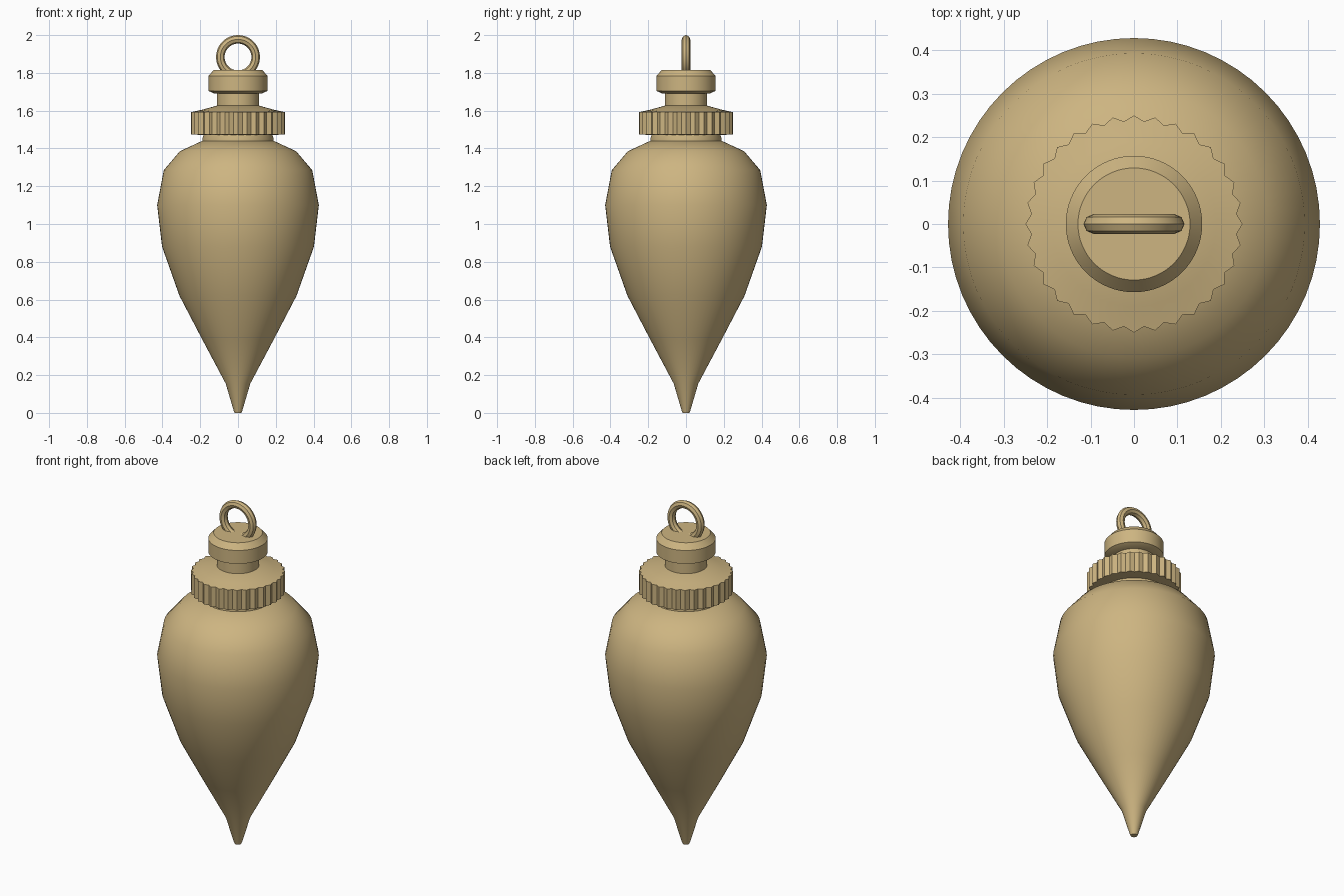
import bpy, bmesh, math

cube = bpy.data.objects.get("Cube")
if cube:
    bpy.data.objects.remove(cube)

brass = bpy.data.materials.new("brass")
brass.use_nodes = True
color = (0.61, 0.46, 0.22, 1)
brass.diffuse_color = color
brass.node_tree.nodes["Principled BSDF"].inputs["Base Color"].default_value = color


def finish(obj, angle):
    obj.data.materials.append(brass)
    bpy.ops.object.select_all(action='DESELECT')
    obj.select_set(True)
    bpy.context.view_layer.objects.active = obj
    bpy.ops.object.shade_smooth_by_angle(angle=math.radians(angle))


def turned(name, profile, sides=64, angle=30, groove=0.0):
    """Revolve a bottom-to-top (radius, height) profile; groove notches alternate columns of its wide rings."""
    bm = bmesh.new()
    rings = []
    for r, z in profile:
        ring = []
        for i in range(sides):
            a = 2 * math.pi * i / sides
            rad = r - (groove if i % 2 and r > 0.2 else 0)
            ring.append(bm.verts.new((rad * math.cos(a), rad * math.sin(a), z)))
        rings.append(ring)
    for low, high in zip(rings, rings[1:]):
        for i in range(sides):
            j = (i + 1) % sides
            bm.faces.new((low[i], low[j], high[j], high[i]))
    bm.faces.new(rings[0][::-1])
    bm.faces.new(rings[-1])
    mesh = bpy.data.meshes.new(name)
    bm.to_mesh(mesh)
    bm.free()
    obj = bpy.data.objects.new(name, mesh)
    bpy.context.collection.objects.link(obj)
    finish(obj, angle)
    return obj


# Teardrop weight with its blunt tip
turned("weight_body", [(0.018, 0), (0.023, 0.012), (0.065, 0.155), (0.19, 0.39),
                       (0.31, 0.62), (0.402, 0.88), (0.428, 1.1), (0.393, 1.285),
                       (0.308, 1.385), (0.19, 1.44)], angle=40)

# Short neck between weight and collar
turned("neck", [(0.188, 1.43), (0.188, 1.455), (0.178, 1.485)])

# Knurled collar, with a shallow cone on top
turned("knurled_collar", [(0.18, 1.47), (0.25, 1.475), (0.25, 1.592), (0.19, 1.605),
                          (0.11, 1.627)], angle=20, groove=0.013)

# Stem and chamfered cap
turned("stem", [(0.112, 1.61), (0.112, 1.7)])
turned("cap", [(0.125, 1.69), (0.157, 1.705), (0.157, 1.783), (0.129, 1.815)])

# Cord ring
bpy.ops.mesh.primitive_torus_add(major_segments=48, minor_segments=8,
                                 major_radius=0.0935, minor_radius=0.0225,
                                 location=(0, 0, 1.884), rotation=(math.pi / 2, 0, 0))
ring = bpy.context.object
ring.name = "cord_ring"
finish(ring, 30)
